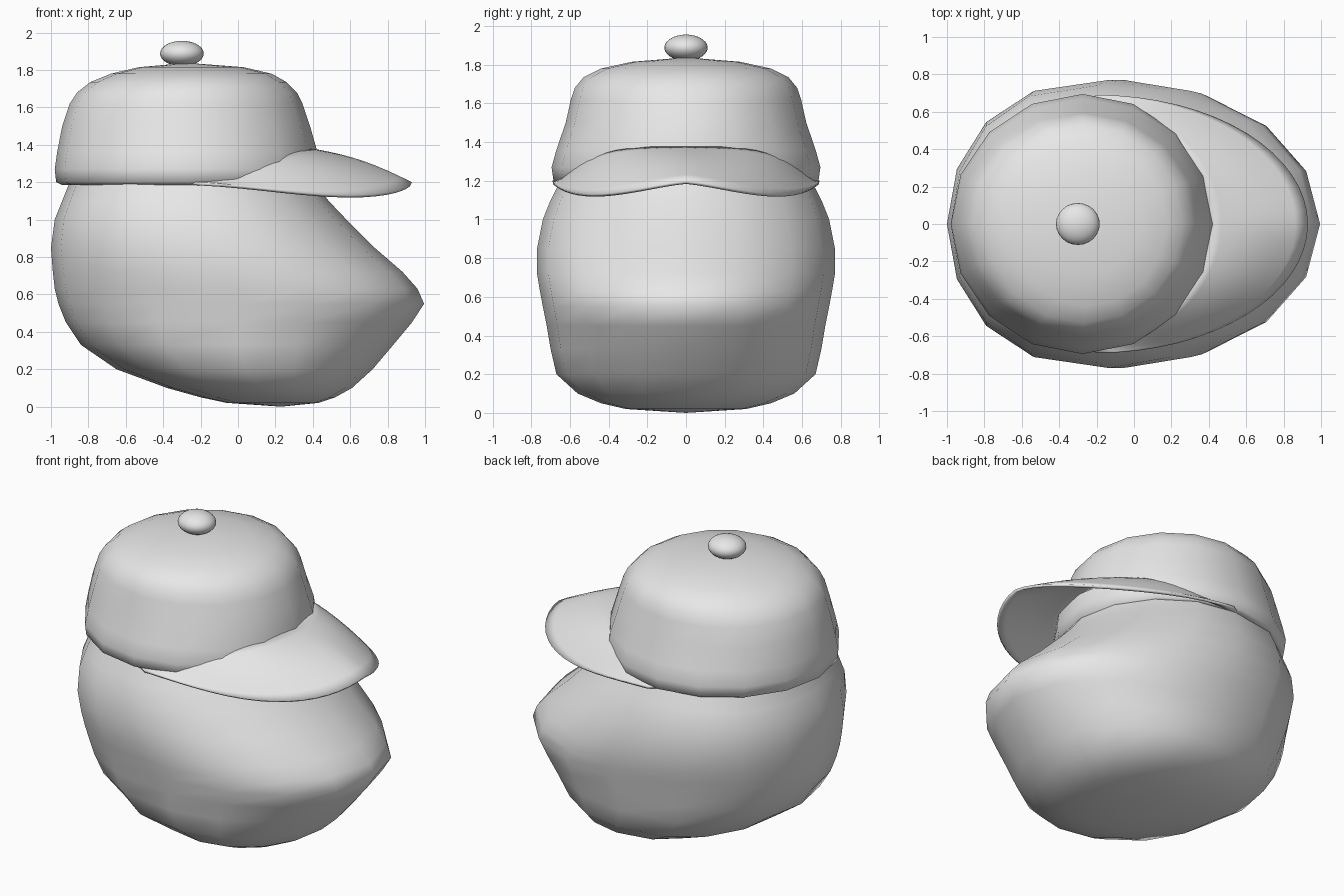
import bpy, bmesh
from math import sin, cos, pi, radians

cube = bpy.data.objects.get("Cube")
if cube:
    bpy.data.objects.remove(cube, do_unlink=True)

grey = bpy.data.materials.new("plain grey")
grey.use_nodes = True
grey.diffuse_color = (0.8, 0.8, 0.8, 1)
grey.node_tree.nodes["Principled BSDF"].inputs["Base Color"].default_value = (0.8, 0.8, 0.8, 1)


def finish(bm, name, sharp=70):
    bmesh.ops.recalc_face_normals(bm, faces=bm.faces)
    mesh = bpy.data.meshes.new(name)
    bm.to_mesh(mesh)
    bm.free()
    mesh.materials.append(grey)
    obj = bpy.data.objects.new(name, mesh)
    bpy.context.collection.objects.link(obj)
    bpy.ops.object.select_all(action="DESELECT")
    obj.select_set(True)
    bpy.context.view_layer.objects.active = obj
    bpy.ops.object.shade_smooth_by_angle(angle=radians(sharp))
    return obj


def bridge(bm, a, b, closed=True):
    for i in range(len(a) if closed else len(a) - 1):
        j = (i + 1) % len(a)
        bm.faces.new((a[i], a[j], b[j], b[i]))


def loft(name, rings, back=1.0, sides=16, poles=(None, None)):
    """Stack oval rings (z, back x, front x, half width); close ends with pole points."""
    bm = bmesh.new()
    loops = []
    for z, x0, x1, w in rings:
        loop = []
        for i in range(sides):
            a = 2 * pi * i / sides
            c = cos(a)
            if c < 0:
                c = -abs(c) ** back
            loop.append(bm.verts.new(((x0 + x1) / 2 + (x1 - x0) / 2 * c, w * sin(a), z)))
        loops.append(loop)
    for a, b in zip(loops, loops[1:]):
        bridge(bm, a, b)
    for loop, pole in zip((loops[0], loops[-1]), poles):
        if pole:
            tip = bm.verts.new((pole[0], 0, pole[1]))
            for i in range(sides):
                bm.faces.new((loop[i], loop[(i + 1) % sides], tip))
    return finish(bm, name)


# Head with a jutting muzzle
loft("head", [
    (0.02, -0.06, 0.43, 0.31), (0.05, -0.2, 0.52, 0.44), (0.1, -0.38, 0.61, 0.56),
    (0.2, -0.65, 0.72, 0.67), (0.33, -0.84, 0.83, 0.7), (0.45, -0.92, 0.93, 0.72),
    (0.55, -0.96, 0.995, 0.74), (0.63, -0.98, 0.96, 0.755), (0.72, -0.99, 0.88, 0.77),
    (0.85, -1.0, 0.73, 0.77), (1.0, -0.98, 0.58, 0.74), (1.1, -0.94, 0.485, 0.7),
    (1.2, -0.9, 0.41, 0.65), (1.35, -0.86, 0.34, 0.58)],
    back=0.8, poles=((0.23, 0.0), (-0.26, 1.45)))

# Cap crown with a rolled lower rim
loft("cap_crown", [
    (1.3, -0.86, 0.32, 0.58), (1.21, -0.9, 0.36, 0.62), (1.185, -0.94, 0.395, 0.655),
    (1.2, -0.972, 0.42, 0.685), (1.27, -0.98, 0.43, 0.695), (1.36, -0.967, 0.425, 0.67),
    (1.5, -0.94, 0.385, 0.622), (1.62, -0.9, 0.345, 0.595), (1.68, -0.86, 0.315, 0.575),
    (1.735, -0.79, 0.26, 0.53), (1.78, -0.68, 0.18, 0.44), (1.815, -0.53, 0.03, 0.28)],
    poles=(None, (-0.27, 1.838)))

# Curved peak, swept from the crown to its half-oval edge
bm = bmesh.new()
rows = []
steps, spans = 32, 8
for i in range(steps + 1):
    t = -pi / 2 + pi * i / steps
    s = abs(sin(t))
    inner = (-0.28 + 0.68 * cos(t), 0.65 * sin(t), 1.205 + 0.175 * (1 - s ** 4))
    outer = (-0.2 + 1.13 * cos(t), 0.69 * sin(t), 1.2 - 0.07 * abs(sin(2 * t)) ** 1.3)
    row = []
    for k in range(spans + 1):
        f = k / spans
        p = [a + (b - a) * f for a, b in zip(inner, outer)]
        p[2] += 0.025 * sin(pi * f) * cos(t)
        row.append(bm.verts.new(p))
    rows.append(row)
for a, b in zip(rows, rows[1:]):
    bridge(bm, a, b, closed=False)
for face in bm.faces:
    face.normal_update()
peak = finish(bm, "cap_peak")
up = sum(p.normal.z for p in peak.data.polygons) > 0
thick = peak.modifiers.new("thickness", "SOLIDIFY")
thick.thickness = 0.018
thick.offset = -1 if up else 1

# Button on top of the cap
bm = bmesh.new()
bmesh.ops.create_uvsphere(bm, u_segments=24, v_segments=14, radius=1)
for v in bm.verts:
    v.co = (-0.3 + 0.117 * v.co.x, 0.112 * v.co.y, 1.888 + 0.068 * v.co.z)
finish(bm, "cap_button")
